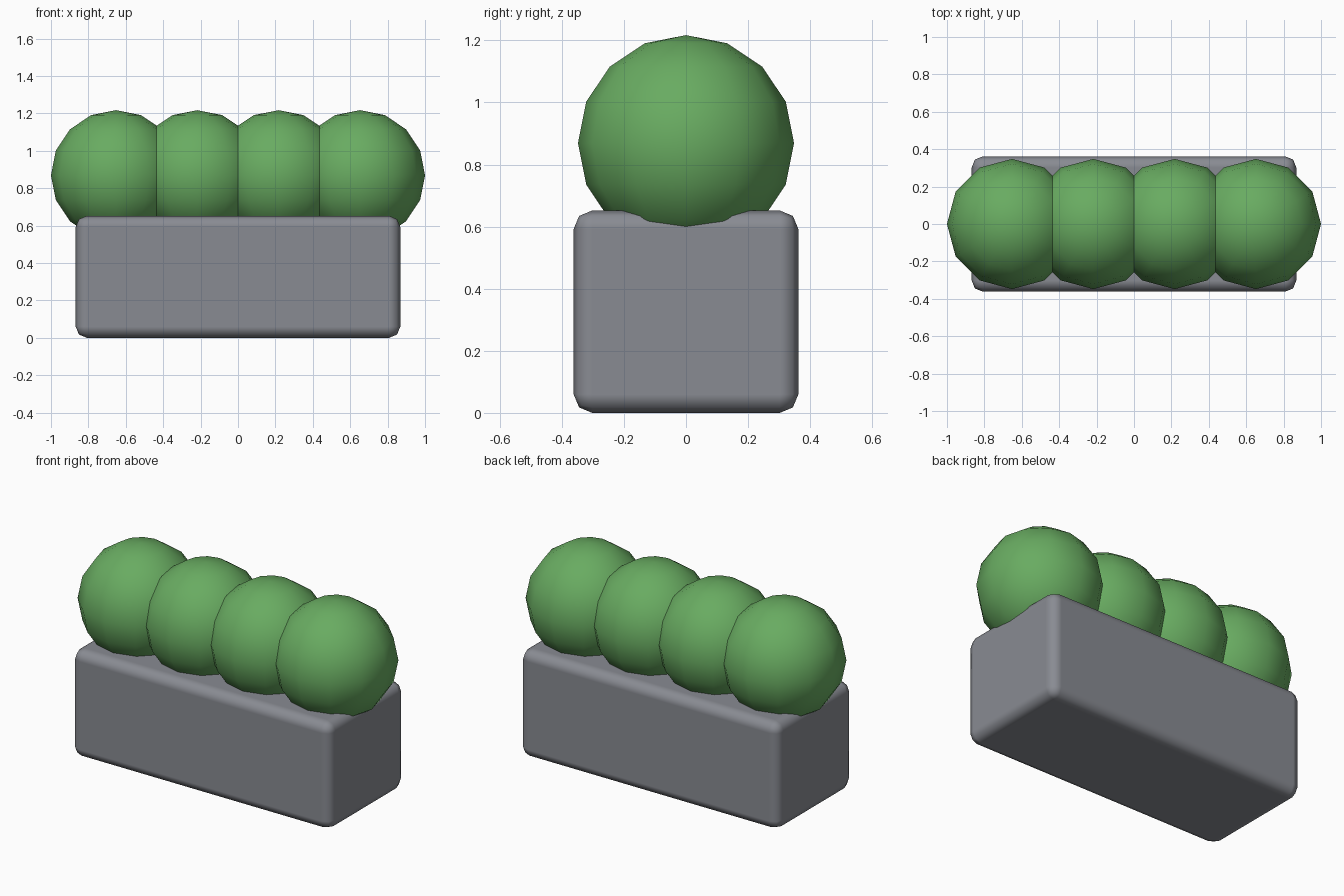
import bpy
import math

cube = bpy.data.objects.get("Cube")
if cube:
    bpy.data.objects.remove(cube, do_unlink=True)


def make_material(name, rgb):
    mat = bpy.data.materials.new(name)
    mat.use_nodes = True
    color = (*rgb, 1.0)
    mat.diffuse_color = color
    mat.node_tree.nodes["Principled BSDF"].inputs["Base Color"].default_value = color
    return mat


stone = make_material("stone grey", (0.25, 0.26, 0.29))
leaf = make_material("leaf green", (0.14, 0.41, 0.12))

# Planter box with softened edges
LENGTH, DEPTH, HEIGHT = 1.736, 0.724, 0.652
bpy.ops.mesh.primitive_cube_add(size=1, location=(0, 0, HEIGHT / 2))
planter = bpy.context.object
planter.name = "planter_box"
planter.scale = (LENGTH, DEPTH, HEIGHT)
bpy.ops.object.transform_apply(location=False, rotation=False, scale=True)
planter.data.materials.append(stone)
bpy.ops.object.shade_smooth()
bevel = planter.modifiers.new("rounded_edges", 'BEVEL')
bevel.width = 0.06
bevel.segments = 2
bevel.harden_normals = True

# Row of overlapping round bushes
RADIUS, SPACING = 0.348, 0.4347
for i in range(4):
    bpy.ops.mesh.primitive_uv_sphere_add(
        segments=12, ring_count=8, radius=RADIUS,
        location=((i - 1.5) * SPACING, 0, 0.869))
    bush = bpy.context.object
    bush.name = f"bush_{i + 1}"
    bush.data.materials.append(leaf)
    bpy.ops.object.shade_smooth()
